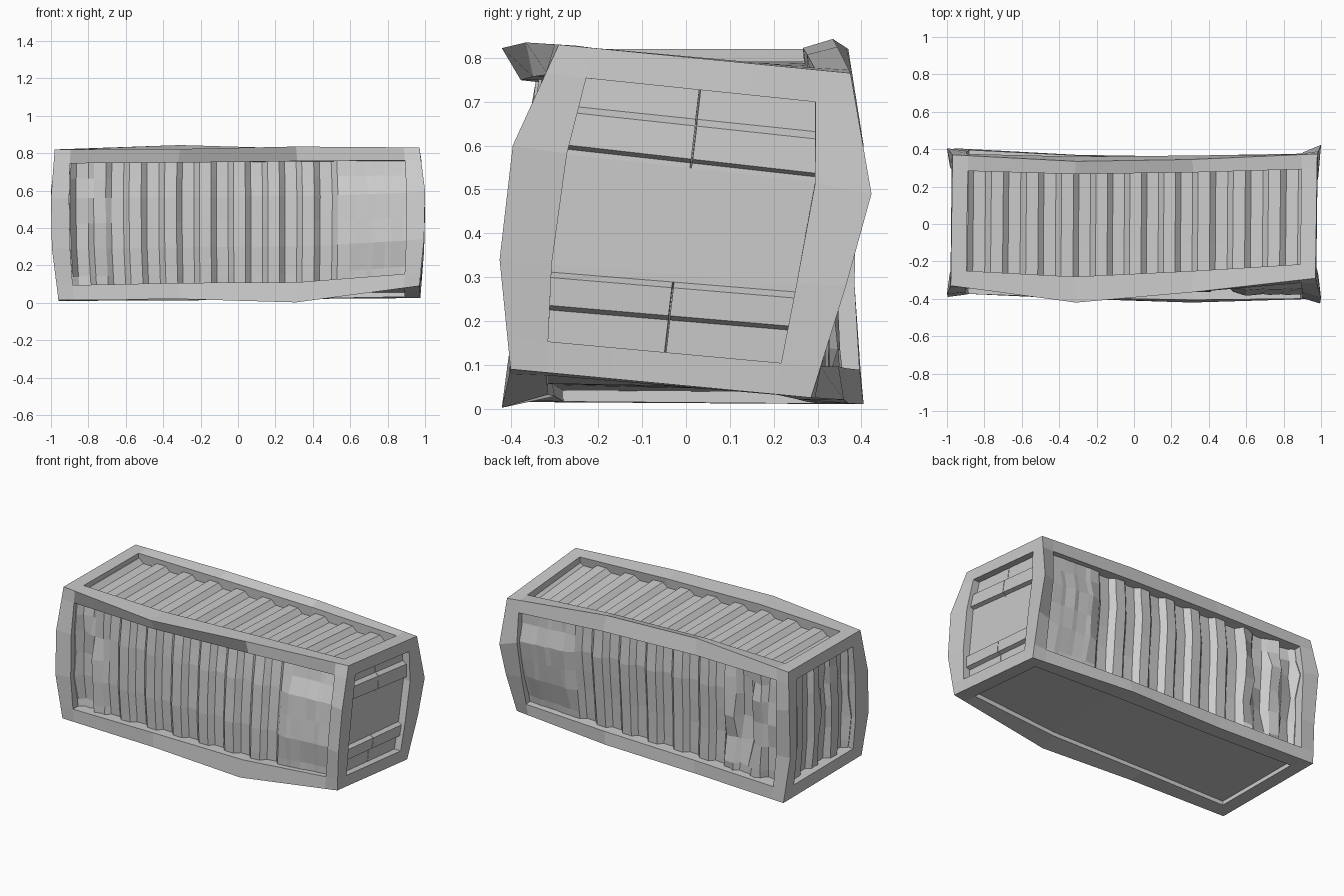
import bpy, random
from itertools import product
from mathutils import Vector

if "Cube" in bpy.data.objects:
    bpy.data.objects.remove(bpy.data.objects["Cube"])

random.seed(4)
T = 1 / 3

# Bent cage: eight corners, keyed by (x side, y side, z side)
C = {(0, 0, 0): (-.96, -.37, .015), (1, 0, 0): (.97, -.40, .09),
     (0, 1, 0): (-.96, .405, .01), (1, 1, 0): (.975, .285, .025),
     (0, 0, 1): (-.98, -.33, .82), (1, 0, 1): (.97, -.29, .83),
     (0, 1, 1): (-.97, .37, .82), (1, 1, 1): (.98, .375, .765)}
C = {k: Vector(v) for k, v in C.items()}
# Knocked points at one and two thirds of the damaged edges: (axis, side, side)
M = {(0, 0, 0): ((-.31, -.40, .02), (.31, -.42, .002)),
     (0, 1, 0): ((-.31, .37, .012), (.31, .36, .02)),
     (0, 0, 1): ((-.31, -.42, .822), (.31, -.365, .835)),
     (0, 1, 1): ((-.31, .335, .843), (.31, .345, .825)),
     (2, 0, 0): ((-.995, -.39, .29), (-1, -.375, .56)),
     (2, 1, 0): ((.995, -.425, .34), (1, -.395, .60)),
     (2, 0, 1): ((-.99, .38, .29), (-1, .405, .60)),
     (2, 1, 1): ((.995, .365, .28), (1, .423, .49))}


def edge(axis, a, b, t, bend):
    """Point on one edge of the cage, straight at bend 0 and knocked at bend 1."""
    k0 = [a, b]
    k0.insert(axis, 0)
    k1 = k0[:]
    k1[axis] = 1
    p, q = C[tuple(k0)], C[tuple(k1)]
    mids = M.get((axis, a, b))
    if not mids:
        return p.lerp(q, t)
    pts = [p, Vector(mids[0]), Vector(mids[1]), q]
    i = max(0, min(int(t * 3 + 1e-6), 2))
    return p.lerp(q, t).lerp(pts[i].lerp(pts[i + 1], t * 3 - i), bend)


def warp(p):
    """Map unit box coordinates into the cage; only the outer edges bend fully."""
    bend = 1 if sum(x in (0, 1) for x in p) >= 2 else .5
    out = Vector()
    for ax in range(3):
        others = [p[i] for i in range(3) if i != ax]
        for a, b in product((0, 1), repeat=2):
            w = (others[0] if a else 1 - others[0]) * (others[1] if b else 1 - others[1])
            out += edge(ax, a, b, p[ax], bend) * w
    for k, c in C.items():
        w = 1
        for i in range(3):
            w *= p[i] if k[i] else 1 - p[i]
        out -= 2 * w * c
    return out


def make(name, verts, faces):
    me = bpy.data.meshes.new(name)
    me.from_pydata([warp(v) for v in verts], [], faces)
    me.validate()
    me.update()
    ob = bpy.data.objects.new(name, me)
    bpy.context.collection.objects.link(ob)
    return ob


# Frame: cells of a 5x5x5 block that lie on two or more outer layers
def build_frame():
    W = (.042, .12, .095)
    cuts = [(0, w, T, 2 * T, 1 - w, 1) for w in W]
    solid = {c for c in product(range(5), repeat=3) if sum(i in (0, 4) for i in c) >= 2}
    index, verts, faces = {}, [], []
    for c in sorted(solid):
        for ax, s in product(range(3), (0, 1)):
            n = list(c)
            n[ax] += 2 * s - 1
            if tuple(n) in solid:
                continue
            face = []
            for a, b in ((0, 0), (1, 0), (1, 1), (0, 1)):
                k = list(c)
                k[ax] += s
                k[(ax + 1) % 3] += a
                k[(ax + 2) % 3] += b
                k = tuple(k)
                if k not in index:
                    index[k] = len(verts)
                    verts.append([cuts[i][k[i]] for i in range(3)])
                face.append(index[k])
            faces.append(face if s else face[::-1])
    make("frame", verts, faces)


SIZE = (1.96, .75, .80)


def panel(name, axis, side, run, us, vs, depth):
    """Sheet set inside one face; depth(i, u, v) is the distance behind the frame's outside."""
    cross = 3 - axis - run
    verts = []
    for i, u in enumerate(us):
        for v in vs:
            d = depth(i, u, v) / SIZE[axis]
            p = [0, 0, 0]
            p[axis] = 1 - d if side else d
            p[run], p[cross] = u, v
            verts.append(p)
    n = len(vs)
    faces = [(i * n + j, (i + 1) * n + j, (i + 1) * n + j + 1, i * n + j + 1)
             for i in range(len(us) - 1) for j in range(n - 1)]
    if bool(side) != ((run, cross) in ((0, 1), (1, 2), (2, 0))):
        faces = [f[::-1] for f in faces]
    make(name, verts, faces)


def ribs(n, lo, hi):
    """Corner positions of a trapezoid corrugation with n waves."""
    return [lo + (hi - lo) * (k + f) / n for k in range(n) for f in (0, .34, .5, .84)] + [hi]


def wave(i):
    return .042 if i % 4 < 2 else .072


def dented(left, right, rough):
    """Corrugation beaten flat and crumpled beyond the left and right limits."""
    def f(i, u, v):
        d = wave(i)
        if u > right:
            d = .042 + .005 * random.uniform(-1, 1) - .02 * (.2 < v < .75)
        elif u < left:
            d += rough * random.uniform(-1, .8)
        else:
            d += random.uniform(-.002, .002)
        return d
    return f


build_frame()

# Corrugated walls and roof
rows = (.03, .15, T, .5, 2 * T, .8, .97)
long_us = ribs(10, .012, .964)
panel("front_wall", 1, 0, 0, long_us, rows, dented(.15, .80, .02))
panel("back_wall", 1, 1, 0, long_us, rows, dented(.24, .80, .025))
panel("roof", 2, 1, 0, long_us, (.03, T, 2 * T, .97), lambda i, u, v: wave(i) - .01)
panel("left_wall", 0, 0, 1, ribs(4, .05, .95), rows, dented(.5, 2, .014))

# Floor plate
panel("floor", 2, 0, 0, (.02, T, 2 * T, .98), (.03, .97), lambda i, u, v: .025)

# Doors with two raised bands and a centre seam
door_z = (.04, .195, .207, .292, .31, T, .5, 2 * T, .682, .694, .795, .815, .96)


def door_depth(i, u, v):
    if .498 < v < .502 and not .3 < u < .68:
        return .06
    return .022 if i in (2, 3, 9, 10) else .045


panel("doors", 0, 1, 2, door_z, (.05, .4975, .499, .501, .5025, .95), door_depth)
